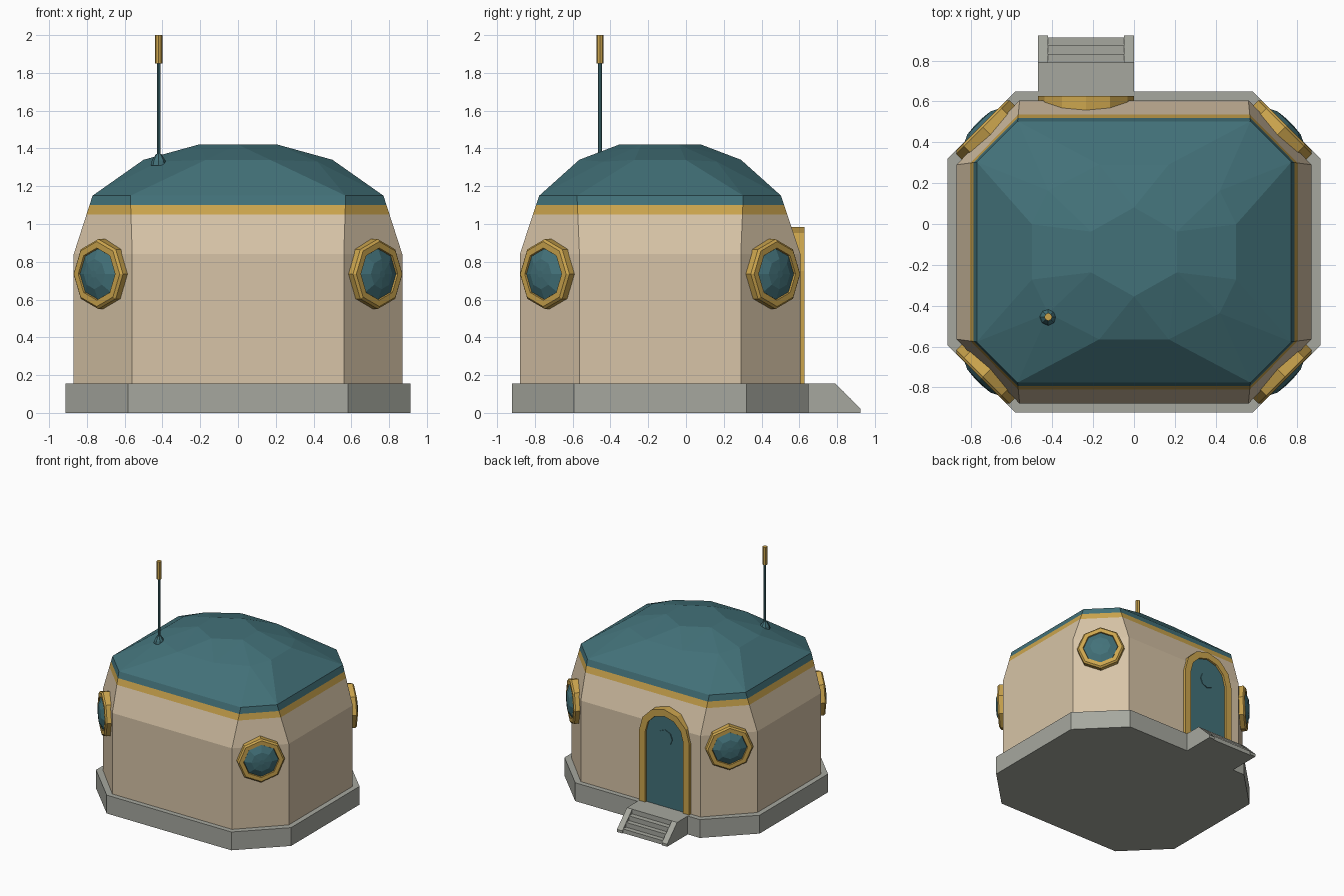
import bpy, bmesh, math
from mathutils import Vector, Matrix

if "Cube" in bpy.data.objects:
    bpy.data.objects.remove(bpy.data.objects["Cube"])

CY = -0.137          # centre of the building along y
DX = -0.235          # centre of the doorway along x


def material(name, rgb):
    m = bpy.data.materials.new(name)
    m.diffuse_color = (*rgb, 1)
    m.use_nodes = True
    m.node_tree.nodes["Principled BSDF"].inputs["Base Color"].default_value = m.diffuse_color
    return m


BEIGE = material("beige wall", (0.68, 0.55, 0.385))
GOLD = material("gold trim", (0.60, 0.375, 0.075))
TEAL = material("teal", (0.055, 0.165, 0.19))
GREY = material("grey stone", (0.38, 0.39, 0.345))


def finish(name, bm, *mats):
    bmesh.ops.recalc_face_normals(bm, faces=bm.faces)
    me = bpy.data.meshes.new(name)
    bm.to_mesh(me)
    bm.free()
    for m in mats:
        me.materials.append(m)
    ob = bpy.data.objects.new(name, me)
    bpy.context.collection.objects.link(ob)
    return ob


def loft(rings, closed=False):
    """Skin a list of point rings; cap the ends, or join last to first."""
    bm = bmesh.new()
    vs = [[bm.verts.new(p) for p in r] for r in rings]
    n = len(vs[0])
    pairs = list(zip(vs, vs[1:])) + ([(vs[-1], vs[0])] if closed else [])
    for a, b in pairs:
        for i in range(n):
            j = (i + 1) % n
            bm.faces.new((a[i], a[j], b[j], b[i]))
    if not closed:
        bm.faces.new(vs[0])
        bm.faces.new(vs[-1])
    return bm


def octagon(z, x, y, cx, cy):
    """Rectangle of half size x, y with corners cut at cx, cy."""
    pts = [(cx, -y), (x, -cy), (x, cy), (cx, y), (-cx, y), (-x, cy), (-x, -cy), (-cx, -y)]
    return [Vector((px, py + CY, z)) for px, py in pts]


def wall_ring(z):
    t = max(0, (z - 0.84) / 0.31)
    mix = lambda a, b: a + (b - a) * t
    return octagon(z, mix(0.87, 0.77), mix(0.743, 0.64), mix(0.56, 0.57), mix(0.427, 0.44))


def box(name, x0, x1, y0, y1, z0, z1, mat):
    ring = lambda z: [(x0, y0, z), (x1, y0, z), (x1, y1, z), (x0, y1, z)]
    return finish(name, loft([ring(z0), ring(z1)]), mat)


# Stone base
finish("base", loft([octagon(z, 0.913, 0.785, 0.583, 0.457) for z in (0, 0.155)]), GREY)

# Walls with a gold band at the top
bm = loft([wall_ring(z) for z in (0.15, 0.84, 1.05, 1.10)])
for f in bm.faces:
    f.material_index = 1 if f.calc_center_median().z > 1.05 else 0
finish("walls", bm, BEIGE, GOLD)

# Faceted roof: hull of the eaves and two mirrored rings
bm = bmesh.new()
pts = wall_ring(1.10) + wall_ring(1.15)
for x, y, z in ((0.5, 0.135, 1.34), (0.42, 0.30, 1.33), (0.17, 0.428, 1.34),
                (0.21, 0.10, 1.42), (0, 0.218, 1.42)):
    pts += [Vector((sx * x, sy * y + CY, z)) for sx in ((1, -1) if x else (1,)) for sy in (1, -1)]
for p in pts:
    bm.verts.new(p)
bmesh.ops.convex_hull(bm, input=bm.verts)
bmesh.ops.dissolve_limit(bm, angle_limit=0.01, verts=bm.verts, edges=bm.edges)
finish("roof", bm, TEAL)


# Round corner windows: octagonal frame and bulging glass
def turned(profile, n=8):
    """Rings of (radius, height) about local z."""
    return [[(r * math.cos(math.tau * i / n), r * math.sin(math.tau * i / n), d)
             for i in range(n)] for r, d in profile]


for sx, side in ((-1, "left"), (1, "right")):
    for sy, end in ((-1, "front"), (1, "back")):
        out = Vector((sx, sy, 0)).normalized()
        across = Vector((0, 0, 1)).cross(out)
        rot = Matrix((Vector((0, 0, 1)), out.cross(Vector((0, 0, 1))), out)).transposed().to_4x4()
        place = Matrix.Translation((sx * 0.715, sy * 0.586 + CY, 0.735)) @ rot
        frame = loft(turned([(0.185, -0.04), (0.185, 0.035), (0.172, 0.047),
                             (0.138, 0.047), (0.13, -0.04)]), closed=True)
        glass = loft(turned([(0.138, 0.0), (0.134, 0.038), (0.08, 0.064), (0.02, 0.07)]))
        for bm, part, mat in ((frame, "window_frame", GOLD), (glass, "window_glass", TEAL)):
            bm.transform(place)
            finish(f"{end}_{side}_{part}", bm, mat)


# Arched doorway on the back
def arch(r, y, n=6):
    pts = [(DX + r, y, 0.15)]
    pts += [(DX + r * math.cos(math.pi * i / n), y, 0.75 + r * math.sin(math.pi * i / n))
            for i in range(n + 1)]
    return pts + [(DX - r, y, 0.15)]


finish("door_frame", loft([arch(0.235, 0.5), arch(0.235, 0.628),
                           arch(0.178, 0.628), arch(0.178, 0.5)], closed=True), GOLD)
finish("door", loft([arch(0.18, 0.5), arch(0.18, 0.611)]), TEAL)
bm = loft(turned([(0.068, 0), (0.068, 0.006)]))
bm.transform(Matrix.Translation((DX, 0.617, 0.74)) @ Matrix.Rotation(math.pi / 2, 4, 'X'))
finish("door_porthole", bm, TEAL)

# Porch and steps
X0, X1 = -0.47, 0.0
box("porch", X0, X1, 0.55, 0.79, 0, 0.155, GREY)
for name, a, b in (("left_stringer", X0, X0 + 0.05), ("right_stringer", X1 - 0.05, X1)):
    side = [(0.79, 0), (0.923, 0), (0.923, 0.022), (0.79, 0.155)]
    finish(name, loft([[(x, y, z) for y, z in side] for x in (a, b)]), GREY)
for i in range(3):
    box(f"step_{i + 1}", X0 + 0.05, X1 - 0.05, 0.78, 0.833 + 0.04 * i, 0, 0.115 - 0.04 * i, GREY)

# Roof antenna
for name, prof, mat in (("antenna_foot", [(0.042, 1.31), (0.036, 1.335), (0.015, 1.37)], TEAL),
                        ("antenna_mast", [(0.01, 1.3), (0.01, 1.86)], TEAL),
                        ("antenna_tip", [(0.019, 1.85), (0.019, 2.0)], GOLD)):
    bm = loft(turned(prof))
    bm.transform(Matrix.Translation((-0.42, -0.455, 0)))
    finish(name, bm, mat)
